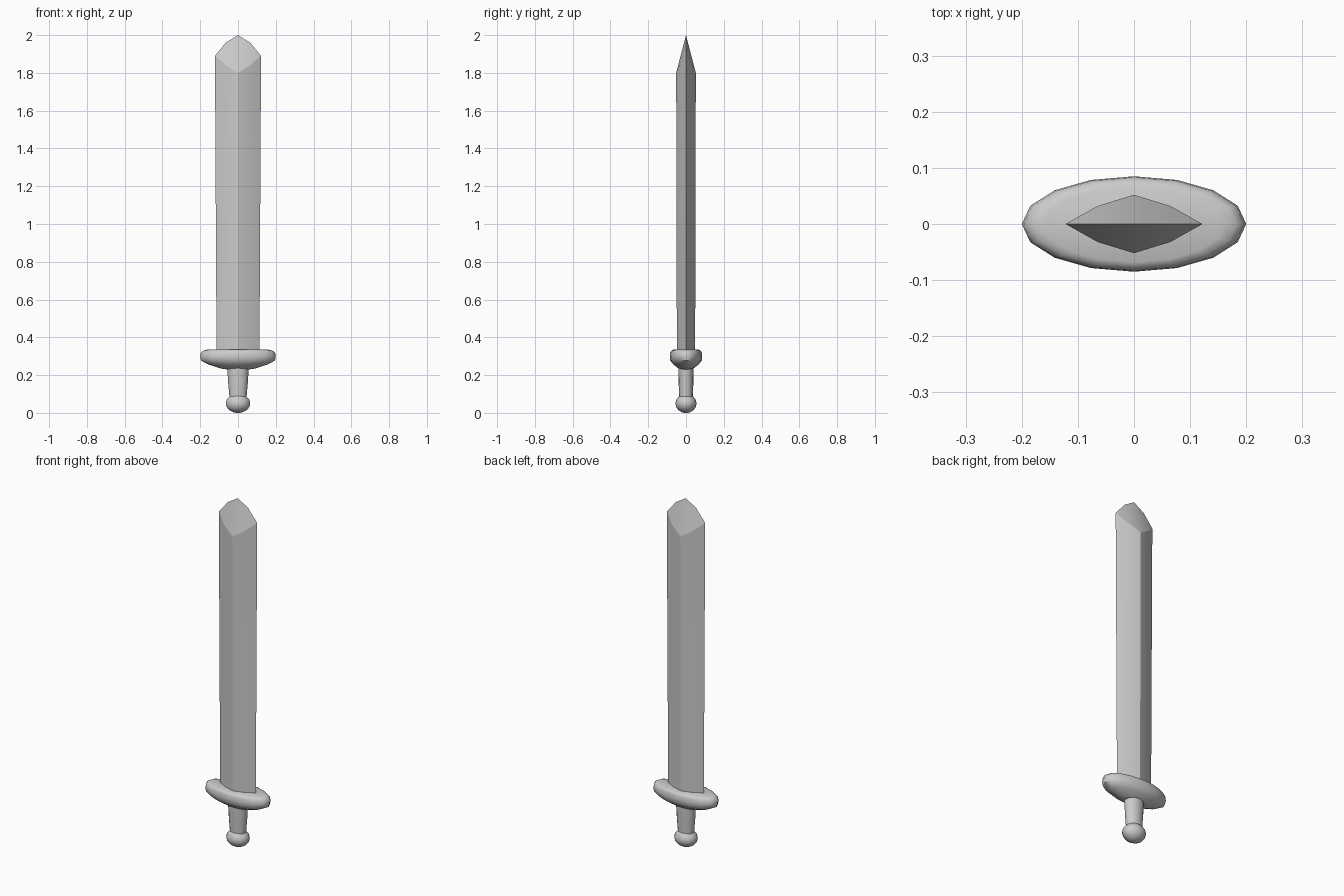
import bpy, bmesh
from math import cos, sin, pi, radians

if "Cube" in bpy.data.objects:
    bpy.data.objects.remove(bpy.data.objects["Cube"], do_unlink=True)

steel = bpy.data.materials.new("grey steel")
steel.use_nodes = True
steel.diffuse_color = (0.6, 0.6, 0.6, 1)
steel.node_tree.nodes["Principled BSDF"].inputs["Base Color"].default_value = (0.6, 0.6, 0.6, 1)


def finish(name, bm, angle):
    """Turn a bmesh into a shaded, coloured object."""
    bmesh.ops.recalc_face_normals(bm, faces=bm.faces)
    mesh = bpy.data.meshes.new(name)
    bm.to_mesh(mesh)
    bm.free()
    mesh.materials.append(steel)
    obj = bpy.data.objects.new(name, mesh)
    bpy.context.collection.objects.link(obj)
    bpy.ops.object.select_all(action="DESELECT")
    obj.select_set(True)
    bpy.context.view_layer.objects.active = obj
    bpy.ops.object.shade_smooth_by_angle(angle=radians(angle))
    return obj


def bridge(bm, lower, upper):
    n = len(lower)
    for i in range(n):
        j = (i + 1) % n
        bm.faces.new((lower[i], lower[j], upper[j], upper[i]))


def oval_loft(name, rings, sides=16):
    """Stack oval rings given as (z, x radius, y radius)."""
    bm = bmesh.new()
    loops = [[bm.verts.new((rx * cos(2 * pi * i / sides), ry * sin(2 * pi * i / sides), z))
              for i in range(sides)] for z, rx, ry in rings]
    for lower, upper in zip(loops, loops[1:]):
        bridge(bm, lower, upper)
    bm.faces.new(loops[0])
    bm.faces.new(loops[-1])
    return finish(name, bm, 50)


# Pommel, grip and guard
pommel = [(0.05 - 0.05 * cos(pi * k / 8), 0.065 * sin(pi * k / 8), 0.056 * sin(pi * k / 8))
          for k in range(1, 7)]
oval_loft("pommel", [(0, 0.012, 0.01)] + pommel + [(0.095, 0.035, 0.03)])
oval_loft("grip", [(0.08, 0.045, 0.036), (0.16, 0.052, 0.039), (0.24, 0.057, 0.041)])
guard = [(0.23, 0.3), (0.236, 0.47), (0.256, 0.78), (0.277, 0.98),
         (0.298, 1.0), (0.32, 0.98), (0.33, 0.91), (0.335, 0.8)]
oval_loft("guard", [(z, 0.2 * s, 0.085 * s) for z, s in guard])

# Blade: bulged diamond section ending in a curved wedge
quarter = [(0.122, 0, 1.89), (0.065, 0.032, 1.84), (0, 0.052, 1.80)]
half = quarter + [(-x, y, z) for x, y, z in quarter[1::-1]]
outline = half + [(x, -y, z) for x, y, z in half[-2:0:-1]]
bm = bmesh.new()
base = [bm.verts.new((x * 0.93, y * 0.93, 0.30)) for x, y, z in outline]
top = [bm.verts.new(p) for p in outline]
bridge(bm, base, top)
bm.faces.new(base)
ridge = [top[0]] + [bm.verts.new(p) for p in ((0.065, 0, 1.96), (0, 0, 2), (-0.065, 0, 1.96))] + [top[4]]
for side in (top[:5], [top[0]] + top[:3:-1]):
    for i in range(4):
        corners = (side[i], side[i + 1], ridge[i + 1], ridge[i])
        bm.faces.new(list(dict.fromkeys(corners)))
blade = finish("blade", bm, 25)

# Keep a crisp edge where the tip is ground
for edge in blade.data.edges:
    a, b = (blade.data.vertices[v].co for v in edge.vertices)
    if all(1.79 < p.z < 1.9 for p in (a, b)):
        edge.use_edge_sharp = True
